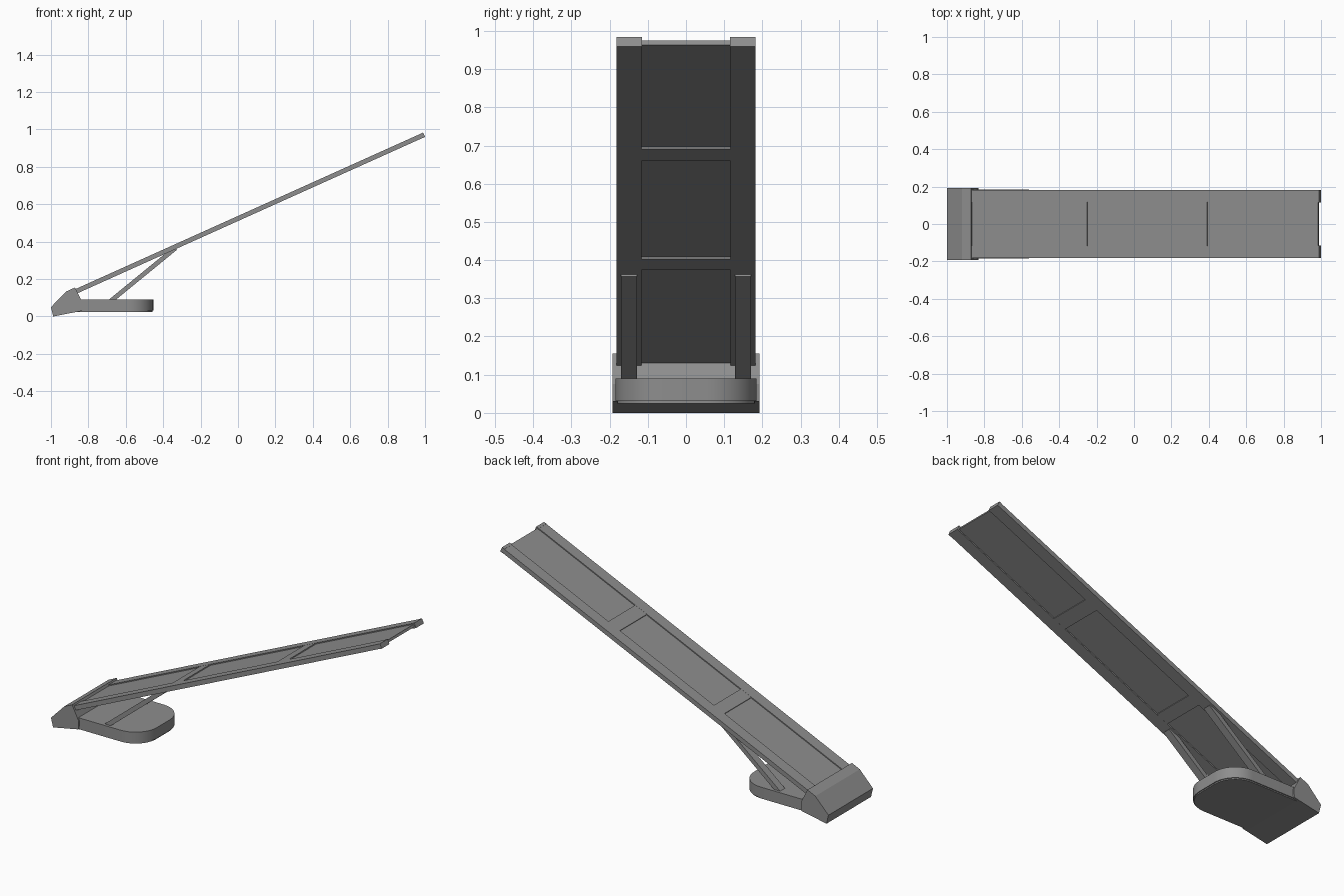
import bpy, bmesh, math
from mathutils import Matrix

old = bpy.data.objects.get("Cube")
if old:
    bpy.data.objects.remove(old, do_unlink=True)

grey = bpy.data.materials.new("mid_grey")
grey.use_nodes = True
colour = (0.27, 0.27, 0.27, 1)
grey.diffuse_color = colour
grey.node_tree.nodes["Principled BSDF"].inputs["Base Color"].default_value = colour


def finish(name, bm, matrix=None):
    bmesh.ops.recalc_face_normals(bm, faces=bm.faces)
    mesh = bpy.data.meshes.new(name)
    bm.to_mesh(mesh)
    bm.free()
    mesh.materials.append(grey)
    ob = bpy.data.objects.new(name, mesh)
    bpy.context.collection.objects.link(ob)
    if matrix:
        ob.matrix_world = matrix
    return ob


def extrude(name, points, offset):
    """Extrude a closed outline of 3D points along an offset vector."""
    bm = bmesh.new()
    face = bm.faces.new([bm.verts.new(p) for p in points])
    new = bmesh.ops.extrude_face_region(bm, geom=[face])["geom"]
    verts = [v for v in new if isinstance(v, bmesh.types.BMVert)]
    bmesh.ops.translate(bm, verts=verts, vec=offset)
    return finish(name, bm)


def box(name, x, y, z, matrix):
    """Box from (min, max) ranges, placed by a matrix."""
    bm = bmesh.new()
    bmesh.ops.create_cube(bm, size=1)
    for v in bm.verts:
        v.co = [r[0] if c < 0 else r[1] for c, r in zip(v.co, (x, y, z))]
    return finish(name, bm, matrix)


def tilted(x, z, angle):
    return Matrix.Translation((x, 0, z)) @ Matrix.Rotation(-angle, 4, "Y")


# Wedge-shaped heel block
heel = [(-1, 0.05), (-0.988, 0), (-0.835, 0.03), (-0.832, 0.075),
        (-0.872, 0.155), (-0.92, 0.133)]
extrude("heel_block", [(x, -0.193, z) for x, z in heel], (0, 0.386, 0))


# Base plate with a rounded front end, and a thin sole below it
def base_outline(end, half, radius, z):
    pts = [(-0.86, -half, z)]
    for side in (-1, 1):
        for i in range(13):
            a = math.pi / 2 * (i / 12 - 1 if side < 0 else i / 12)
            pts.append((end - radius + radius * math.cos(a),
                        side * (half - radius) + radius * math.sin(a), z))
    return pts + [(-0.86, half, z)]


plate = extrude("base_plate", base_outline(-0.453, 0.185, 0.13, 0.031), (0, 0, 0.059))
sole = extrude("base_sole", base_outline(-0.458, 0.18, 0.125, 0.025), (0, 0, 0.008))
for ob in (plate, sole):
    bpy.ops.object.select_all(action="DESELECT")
    ob.select_set(True)
    bpy.context.view_layer.objects.active = ob
    bpy.ops.object.shade_smooth_by_angle(angle=math.radians(35))

# Long sloping board: side rails, recessed panel, cross bars, rail tips
slope = tilted(0, 0.524, math.atan(0.45))
start, end = -0.948, 1.091
box("board_panel", (start, end - 0.008), (-0.12, 0.12), (-0.006, 0.007), slope)
for name, span in (("lower_cross_bar", (-0.34, -0.27)), ("upper_cross_bar", (0.356, 0.433))):
    box(name, span, (-0.118, 0.118), (-0.012, 0.012), slope)

strut_slope = tilted(-0.69, 0.075, math.atan2(0.29, 0.355))
for label, s in (("left", 1), ("right", -1)):
    def span(a, b):
        return sorted((s * a, s * b))
    if s > 0:
        label = "back"
    else:
        label = "front"
    box(label + "_rail", (start, end), span(0.117, 0.182), (-0.0125, 0.0125), slope)
    box(label + "_rail_tip", (end - 0.016, end), span(0.115, 0.1825), (-0.0135, 0.0135), slope)
    # Diagonal strut from the base plate to the rail
    box(label + "_strut", (0, 0.46), span(0.128, 0.17), (-0.012, 0.012), strut_slope)
